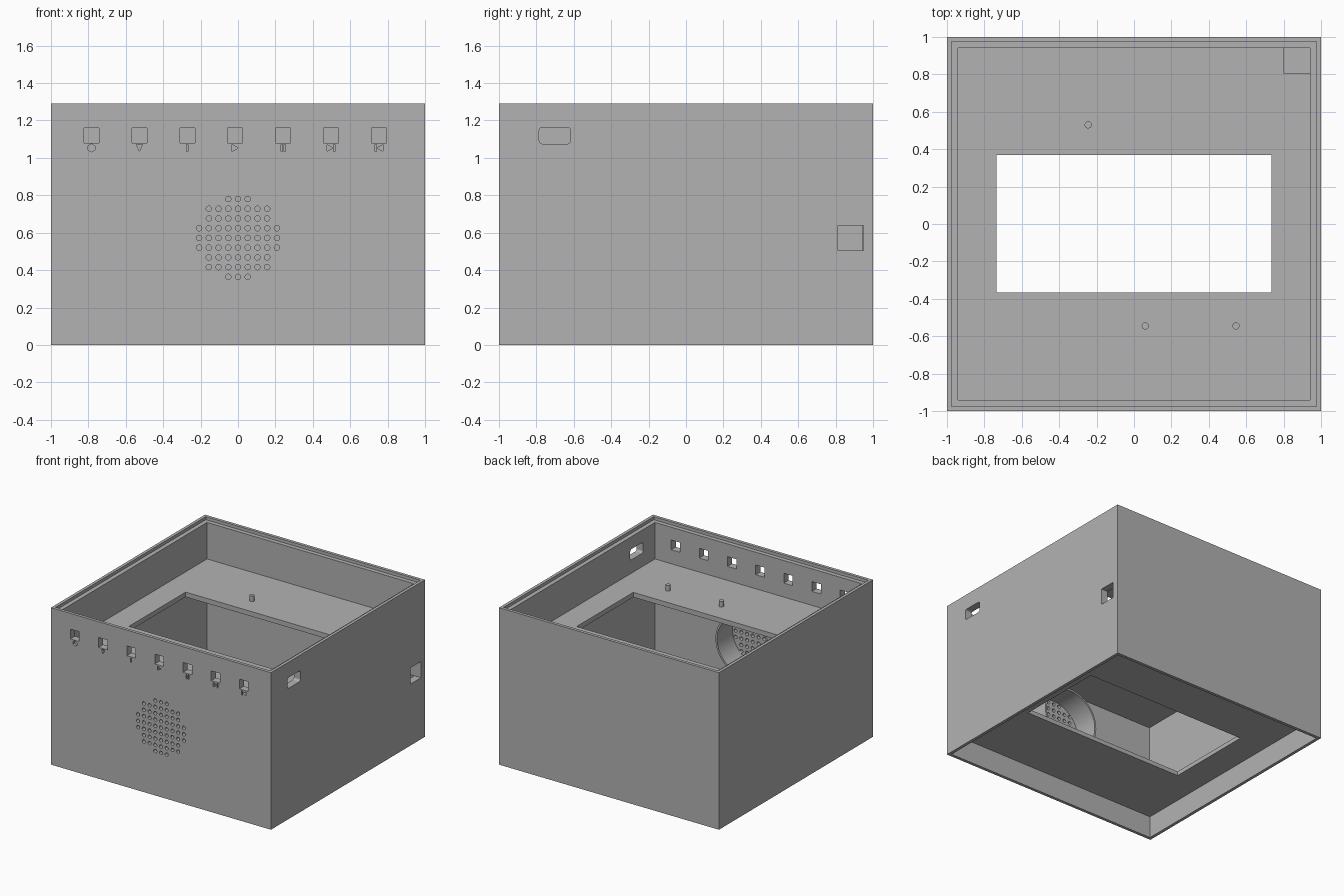
import bpy, bmesh, math
from mathutils import Matrix, Vector

if "Cube" in bpy.data.objects:
    bpy.data.objects.remove(bpy.data.objects["Cube"], do_unlink=True)

grey = bpy.data.materials.new("light_grey_plastic")
grey.use_nodes = True
grey.diffuse_color = (0.448, 0.448, 0.448, 1)
grey.node_tree.nodes["Principled BSDF"].inputs["Base Color"].default_value = grey.diffuse_color


def add_box(bm, low, high):
    low, high = Vector(low), Vector(high)
    size = Matrix.Diagonal((*(high - low), 1))
    bmesh.ops.create_cube(bm, size=1, matrix=Matrix.Translation((low + high) / 2) @ size)


def add_cylinder(bm, centre, radius, length, sides, along_y=False):
    turn = Matrix.Rotation(math.pi / 2, 4, 'X') if along_y else Matrix()
    bmesh.ops.create_cone(bm, cap_ends=True, segments=sides, radius1=radius, radius2=radius,
                          depth=length, matrix=Matrix.Translation(centre) @ turn)


def add_prism(bm, outline, y0, y1):
    """Extrude an outline of (x, z) points along y."""
    face = bm.faces.new([bm.verts.new((x, y0, z)) for x, z in outline])
    new = bmesh.ops.extrude_face_region(bm, geom=[face])["geom"]
    bmesh.ops.translate(bm, vec=(0, y1 - y0, 0),
                        verts=[v for v in new if isinstance(v, bmesh.types.BMVert)])


def make(name, bm):
    bmesh.ops.recalc_face_normals(bm, faces=bm.faces)
    mesh = bpy.data.meshes.new(name)
    bm.to_mesh(mesh)
    bm.free()
    mesh.materials.append(grey)
    obj = bpy.data.objects.new(name, mesh)
    bpy.context.collection.objects.link(obj)
    return obj


def box(name, low, high):
    bm = bmesh.new()
    add_box(bm, low, high)
    return make(name, bm)


def cut(target, cutter):
    """Subtract the cutter, bake the result and remove the cutter."""
    cutter.hide_render = True
    mod = target.modifiers.new("cut", 'BOOLEAN')
    mod.operation, mod.solver, mod.object = 'DIFFERENCE', 'EXACT', cutter
    bpy.context.view_layer.objects.active = target
    bpy.ops.object.modifier_apply(modifier=mod.name)
    bpy.data.objects.remove(cutter, do_unlink=True)


def smooth(obj):
    bpy.ops.object.select_all(action='DESELECT')
    obj.select_set(True)
    bpy.context.view_layer.objects.active = obj
    bpy.ops.object.shade_smooth_by_angle(angle=math.radians(35))


TOP, INNER, LIP = 1.29, 0.94, 0.975
PLATE_Z, SHELF_Z = 0.18, 0.965

# Case walls with a stepped rim at the top and a recess underneath
case = box("case", (-1, -1, 0), (1, 1, TOP))
cut(case, box("cavity", (-INNER, -INNER, -1), (INNER, INNER, 2)))
cut(case, box("rim_step", (-LIP, -LIP, TOP - 0.025), (LIP, LIP, 2)))
cut(case, box("base_recess", (-LIP, -LIP, -1), (LIP, LIP, PLATE_Z)))

# Button openings
button_x = [-0.783 + 0.256 * i for i in range(7)]
bm = bmesh.new()
for x in button_x:
    add_box(bm, (x - 0.04, -1.1, 1.08), (x + 0.04, -0.9, 1.16))
cut(case, make("button_cutter", bm))

# Engraved control symbols below the buttons
h, w = 0.018, 0.016
hexagon = [(0.021 * math.sin(k * math.pi / 3), 0.021 * math.cos(k * math.pi / 3)) for k in range(6)]
down = [(-w, h), (w, h), (0, -h)]
play = [(-w, -h), (-w, h), (w, 0)]


def bar(x):
    return [(x - 0.004, -h), (x + 0.004, -h), (x + 0.004, h), (x - 0.004, h)]


def mirrored(shape):
    return [(-x, z) for x, z in shape]


skip = [[(x - 0.006, z) for x, z in play], bar(0.017)]
symbols = [[hexagon], [down], [bar(0)], [play], [bar(-0.008), bar(0.008)],
           skip, [mirrored(s) for s in skip]]
bm = bmesh.new()
for x, shapes in zip(button_x, symbols):
    for shape in shapes:
        add_prism(bm, [(x + px, 1.053 + pz) for px, pz in shape], -1.05, -0.98)
cut(case, make("symbol_cutter", bm))

# Round grille of small holes
SPEAKER_Z = 0.572
bm = bmesh.new()
for i in range(-4, 5):
    for j in range(-4, 5):
        if i * i + j * j <= 18:
            add_cylinder(bm, (i * 0.052, -0.97, SPEAKER_Z + j * 0.052), 0.0145, 0.2, 16, True)
cut(case, make("grille_cutter", bm))

# Side openings: a rounded slot and a square socket
slot = box("slot_cutter", (0.9, -0.785, 1.075), (1.1, -0.618, 1.163))
bevel_bm = bmesh.new()
bevel_bm.from_mesh(slot.data)
long_edges = [e for e in bevel_bm.edges if abs(e.verts[0].co.x - e.verts[1].co.x) > 0.1]
bmesh.ops.bevel(bevel_bm, geom=long_edges, offset=0.017, segments=4, profile=0.5, affect='EDGES')
bevel_bm.to_mesh(slot.data)
bevel_bm.free()
cut(case, slot)
cut(case, box("socket_cutter", (0.8, 0.812, 0.505), (1.1, 0.948, 0.638)))

# Base plate and upper shelf, both with the same window
EDGE = INNER + 0.004
for name, low, high in (("base_plate", PLATE_Z, PLATE_Z + 0.035),
                        ("upper_shelf", SHELF_Z - 0.04, SHELF_Z)):
    plate = box(name, (-EDGE, -EDGE, low), (EDGE, EDGE, high))
    cut(plate, box("window_cutter", (-0.735, -0.365, low - 1), (0.735, 0.37, high + 1)))
    if name == "upper_shelf":
        # Cable notch in the back corner
        cut(plate, box("notch_cutter", (0.8, 0.808, low - 1), (1.1, 1.1, high + 1)))

# Ring that holds the speaker behind the grille
bm = bmesh.new()
add_cylinder(bm, (0, -0.842, SPEAKER_Z), 0.25, 0.204, 64, True)
ring = make("speaker_ring", bm)
bm = bmesh.new()
add_cylinder(bm, (0, -0.84, SPEAKER_Z), 0.235, 0.5, 64, True)
cut(ring, make("ring_cutter", bm))
smooth(ring)

# Locating pegs on the shelf
for i, (x, y) in enumerate([(-0.245, 0.53), (0.06, -0.545), (0.545, -0.545)]):
    bm = bmesh.new()
    add_cylinder(bm, (x, y, SHELF_Z + 0.02), 0.019, 0.05, 24)
    smooth(make(f"shelf_peg_{i + 1}", bm))
